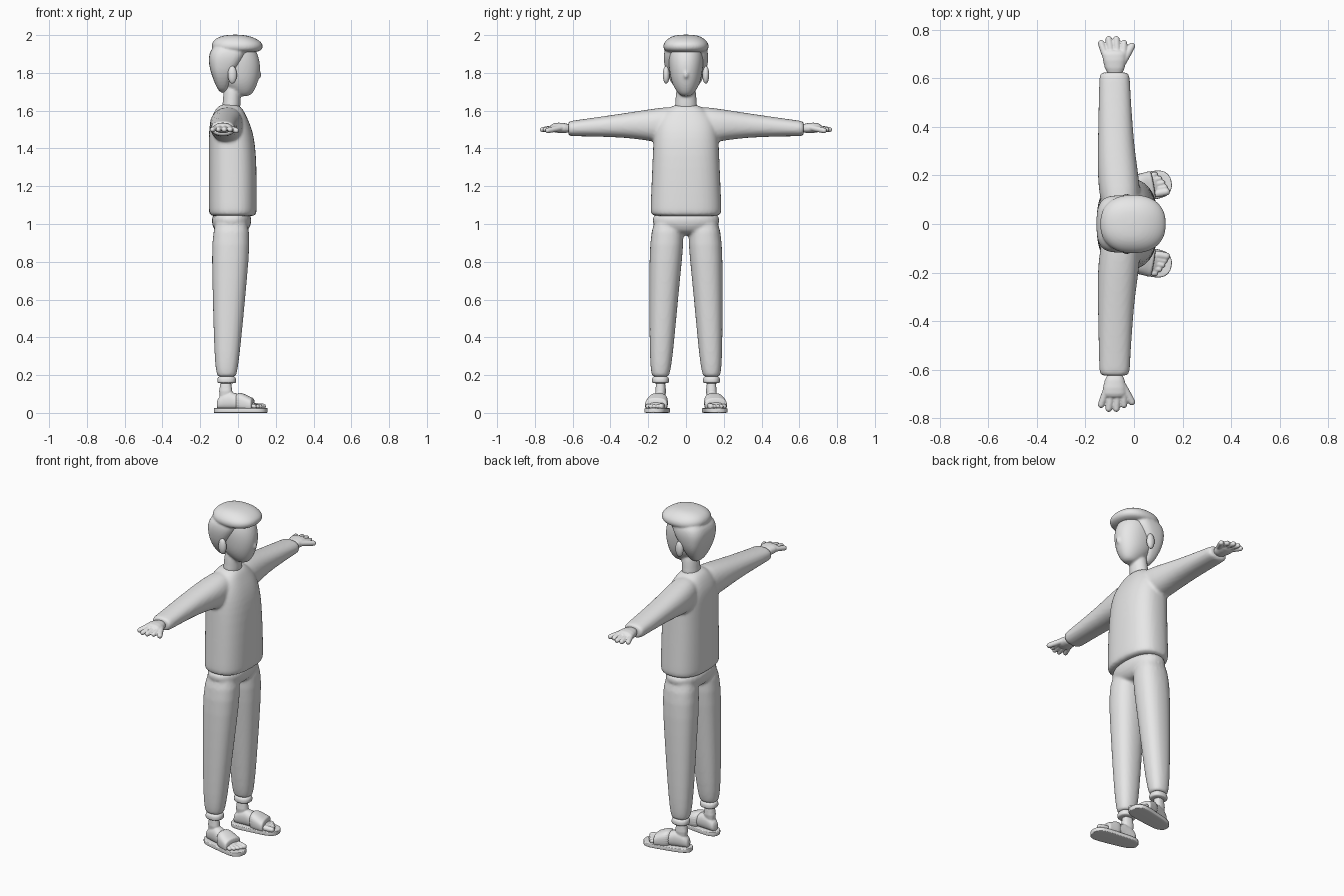
import bpy, bmesh, math
from mathutils import Matrix, Vector

if "Cube" in bpy.data.objects:
    bpy.data.objects.remove(bpy.data.objects["Cube"])

shade = (0.8, 0.8, 0.8, 1)
grey = bpy.data.materials.new("plain grey")
grey.use_nodes = True
grey.diffuse_color = shade
grey.node_tree.nodes["Principled BSDF"].inputs["Base Color"].default_value = shade

CENTRE = [Matrix.Identity(4)]
FLIP = Matrix.Diagonal((1, -1, 1, 1))
BOTH = CENTRE + [FLIP]
foot_place = Matrix.Translation((-.06, .135, 0)) @ Matrix.Rotation(math.radians(10), 4, "Z")
FEET = [foot_place, FLIP @ foot_place]


# Cross-sections: axis, position along it, and the span on the two other axes
def level(up, back, front, half, mid=0):
    return 2, up, (back, front), (mid - half, mid + half)


def slice_out(out, back, front, low, high):
    return 1, out, (back, front), (low, high)


def slice_ahead(ahead, half, low, high):
    return 0, ahead, (-half, half), (low, high)


def ring_points(ring, power, count):
    axis, at, *spans = ring
    for i in range(count):
        angle = math.tau * i / count
        point = []
        for wave, (low, high) in zip((math.cos(angle), math.sin(angle)), spans):
            reach = math.copysign(abs(wave) ** (2 / power), wave)
            point.append((low + high) / 2 + reach * (high - low) / 2)
        point.insert(axis, at)
        yield Vector(point)


def loft(bm, rings, places=CENTRE, power=2.3, count=28, hem=False):
    """Skin a row of superellipse sections; a hem keeps the first edge crisp."""
    if hem:
        axis, at, *spans = rings[0]
        inward = math.copysign(.012, rings[1][1] - at)
        rings = [rings[0], (axis, at + inward, *spans)] + rings[1:]
    for place in places:
        loops = [[bm.verts.new(place @ p) for p in ring_points(ring, power, count)] for ring in rings]
        for near, far in zip(loops, loops[1:]):
            for i in range(count):
                bm.faces.new((near[i - 1], near[i], far[i], far[i - 1]))
        bm.faces.new(loops[0])
        bm.faces.new(loops[-1])


def capsule(bm, start, end, radius, places=CENTRE):
    """Rounded rod between two points."""
    start, end = Vector(start), Vector(end)
    turn = (end - start).to_track_quat("Z", "Y")
    for place in places:
        rod = bmesh.ops.create_uvsphere(bm, u_segments=14, v_segments=10, radius=radius)
        for v in rod["verts"]:
            v.co = place @ (turn @ v.co + (end if v.co.z > 0 else start))


def ball(bm, centre, radii, places=CENTRE):
    for place in places:
        shape = place @ Matrix.Translation(centre) @ Matrix.Diagonal((*radii, 1))
        bmesh.ops.create_uvsphere(bm, u_segments=20, v_segments=14, radius=1, matrix=shape)


def finish(name, bm, rounding=2, voxel=0, relax=4):
    """Make the object; a voxel size fuses its pieces into one skin."""
    bmesh.ops.recalc_face_normals(bm, faces=bm.faces[:])
    mesh = bpy.data.meshes.new(name)
    bm.to_mesh(mesh)
    bm.free()
    mesh.materials.append(grey)
    for face in mesh.polygons:
        face.use_smooth = True
    part = bpy.data.objects.new(name, mesh)
    bpy.context.collection.objects.link(part)
    if rounding:
        soften = part.modifiers.new("soften", "SUBSURF")
        soften.levels = soften.render_levels = rounding
    if voxel:
        fuse = part.modifiers.new("fuse", "REMESH")
        fuse.mode = "VOXEL"
        fuse.voxel_size = voxel
        fuse.use_smooth_shade = True
        blend = part.modifiers.new("blend", "SMOOTH")
        blend.factor = .5
        blend.iterations = relax


# Shirt: torso with both sleeves
bm = bmesh.new()
loft(bm, [level(1.04, back=-.155, front=.1, half=.19),
          level(1.4, back=-.155, front=.1, half=.175),
          level(1.52, back=-.155, front=.07, half=.17),
          level(1.58, back=-.135, front=.04, half=.14),
          level(1.64, back=-.1, front=.01, half=.06)], power=2.5, hem=True)
loft(bm, [slice_out(.625, back=-.143, front=-.018, low=1.465, high=1.545),
          slice_out(.3, back=-.15, front=0, low=1.46, high=1.59),
          slice_out(.15, back=-.15, front=.03, low=1.43, high=1.615),
          slice_out(0, back=-.12, front=.02, low=1.42, high=1.63)], BOTH, hem=True)
finish("shirt", bm, voxel=.009)

# Trousers: hips with both legs
bm = bmesh.new()
loft(bm, [level(.94, back=-.1, front=.03, half=.09),
          level(.98, back=-.14, front=.07, half=.18),
          level(1.08, back=-.145, front=.08, half=.19)])
loft(bm, [level(.19, back=-.11, front=-.01, half=.045, mid=.135),
          level(.25, back=-.125, front=.005, half=.06, mid=.133),
          level(.73, back=-.137, front=.05, half=.082, mid=.113),
          level(1.08, back=-.143, front=.08, half=.1, mid=.09)], BOTH, hem=True)
finish("trousers", bm, voxel=.009)

bm = bmesh.new()
loft(bm, [level(height, back=-.11, front=-.01, half=.045, mid=.135) for height in (.155, .2)],
     BOTH, hem=True)
finish("trouser_cuffs", bm)

# Hands: palm, four fanned fingers and a thumb pointing forward
bm = bmesh.new()
loft(bm, [slice_out(.6, back=-.11, front=-.045, low=1.48, high=1.53),
          slice_out(.68, back=-.132, front=-.03, low=1.48, high=1.54),
          slice_out(.72, back=-.13, front=-.03, low=1.49, high=1.53)], BOTH)
for finger in range(4):
    fan = finger - 1.5
    capsule(bm, (.024 * fan - .08, .69, 1.51), (.031 * fan - .088, .76 - .008 * fan * fan, 1.5),
            radius=.0155, places=BOTH)
capsule(bm, (-.05, .66, 1.51), (-.01, .73, 1.495), radius=.0165, places=BOTH)
finish("hands", bm, rounding=1, voxel=.004)

# Head with neck and a slight nose
bm = bmesh.new()
loft(bm, [level(1.675, back=0, front=.06, half=.025),
          level(1.7, back=-.04, front=.085, half=.05),
          level(1.75, back=-.1, front=.107, half=.078),
          level(1.82, back=-.13, front=.122, half=.09),
          level(1.9, back=-.14, front=.11, half=.095),
          level(1.97, back=-.1, front=.06, half=.07)], power=2.1)
loft(bm, [level(1.59, back=-.09, front=.015, half=.066),
          level(1.64, back=-.08, front=.012, half=.055),
          level(1.76, back=-.075, front=.02, half=.053)], power=2)
ball(bm, centre=(.112, 0, 1.79), radii=(.013, .012, .02))
finish("head", bm, voxel=.007)

bm = bmesh.new()
ball(bm, centre=(-.03, .105, 1.79), radii=(.024, .018, .047), places=BOTH)
finish("ears", bm, rounding=0)

# Hair: back and sides, then the thick top with locks swept round its front
bm = bmesh.new()
loft(bm, [level(1.69, back=-.1, front=-.06, half=.04),
          level(1.78, back=-.138, front=-.03, half=.1),
          level(1.84, back=-.154, front=.015, half=.115),
          level(1.9, back=-.158, front=.05, half=.122),
          level(1.96, back=-.12, front=.06, half=.1)], power=3)
loft(bm, [level(1.905, back=-.1, front=.1, half=.095),
          level(1.925, back=-.14, front=.132, half=.122),
          level(1.955, back=-.142, front=.135, half=.122),
          level(1.985, back=-.12, front=.095, half=.095),
          level(2.003, back=-.06, front=.03, half=.05)])
for lock in range(5):
    ends = [Vector((.108 * math.cos(turn), .1 * math.sin(turn), 1.935))
            for turn in (.6 * lock - 1.5, .6 * lock - .7)]
    capsule(bm, *ends, radius=.02)
finish("hair", bm, voxel=.006, relax=3)

# Feet: ankle, instep and toes
bm = bmesh.new()
loft(bm, [level(.04, back=-.045, front=.035, half=.03),
          level(.19, back=-.04, front=.03, half=.03)], FEET)
loft(bm, [slice_ahead(-.053, half=.018, low=.02, high=.06),
          slice_ahead(-.04, half=.03, low=.02, high=.09),
          slice_ahead(.02, half=.036, low=.015, high=.125),
          slice_ahead(.1, half=.047, low=.015, high=.078),
          slice_ahead(.17, half=.043, low=.02, high=.043)], FEET)
for toe in range(5):
    side = .0195 * toe - .036
    capsule(bm, (.15, side, .036), (.188 - .002 * toe * toe, side, .034),
            radius=.012 if toe else .017, places=FEET)
finish("feet", bm, rounding=1, voxel=.004, relax=2)

# Sandals: oblong sole and a broad band over the instep
bm = bmesh.new()
sole = []
for i in range(13):
    along = -math.cos(math.pi * i / 12)
    half = (.055 + .007 * along) * math.sqrt(1.03 - along ** 6)
    sole.append(slice_ahead(.075 + .143 * along, half, low=0, high=.026))
loft(bm, sole, FEET, power=7)
finish("sandal_soles", bm, rounding=1)

bm = bmesh.new()
loft(bm, [slice_ahead(.145, half=.06, low=.004, high=.08),
          slice_ahead(.1, half=.057, low=.004, high=.1),
          slice_ahead(.045, half=.051, low=.004, high=.115)], FEET, power=2.6, hem=True)
finish("sandal_straps", bm)
